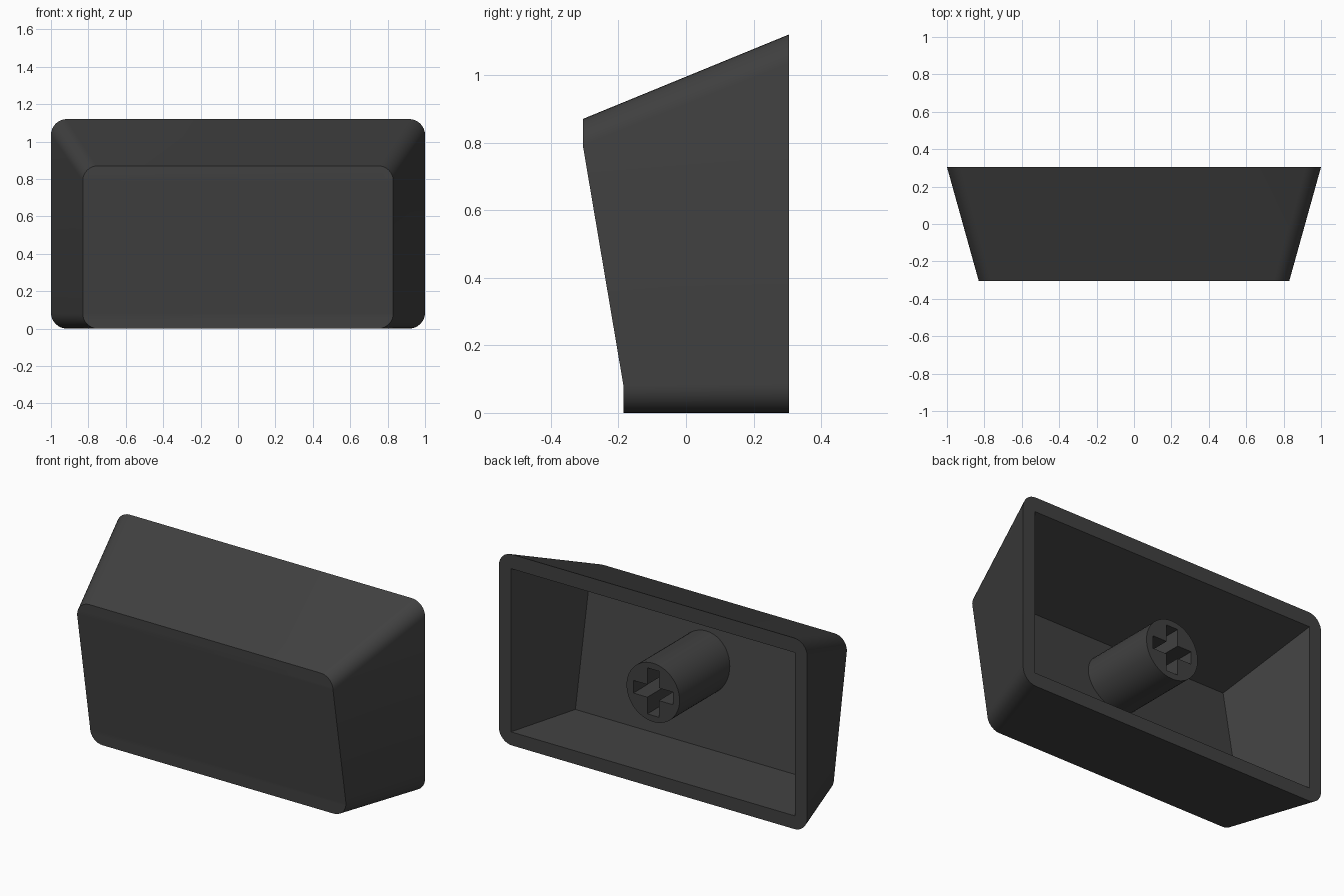
import bpy, bmesh, math
from mathutils import Matrix

cube = bpy.data.objects.get("Cube")
if cube:
    bpy.data.objects.remove(cube, do_unlink=True)

COLOR = (0.052, 0.052, 0.052, 1)
mat = bpy.data.materials.new("dark grey plastic")
mat.use_nodes = True
mat.diffuse_color = COLOR
bsdf = mat.node_tree.nodes["Principled BSDF"]
bsdf.inputs["Base Color"].default_value = COLOR
bsdf.inputs["Roughness"].default_value = 0.6

BACK = 0.305        # open rim plane
STEM_Z = 0.555
STEPS = 8           # segments per rounded corner


def finish(name, bm):
    bmesh.ops.recalc_face_normals(bm, faces=bm.faces)
    mesh = bpy.data.meshes.new(name)
    bm.to_mesh(mesh)
    bm.free()
    mesh.materials.append(mat)
    obj = bpy.data.objects.new(name, mesh)
    bpy.context.collection.objects.link(obj)
    return obj


def smooth(obj):
    bpy.ops.object.select_all(action='DESELECT')
    obj.select_set(True)
    bpy.context.view_layer.objects.active = obj
    bpy.ops.object.shade_smooth_by_angle(angle=math.radians(30))


def rounded_ring(bm, half, top, r, depth):
    """Rounded rectangle from the lower right corner round; depth(z) gives y."""
    ring = []
    corners = [(half - r, r), (half - r, top - r), (r - half, top - r), (r - half, r)]
    for k, (cx, cz) in enumerate(corners):
        for i in range(STEPS + 1):
            a = math.radians(90) * (k - 1 + i / STEPS)
            z = cz + r * math.sin(a)
            ring.append(bm.verts.new((cx + r * math.cos(a), depth(z), z)))
    return ring


def front_depth(z):
    """Slanted front, upright along the two corner bands."""
    t = min(max((z - 0.08) / 0.71, 0), 1)
    return -0.185 - 0.12 * t


# Hollow cap shell
bm = bmesh.new()
front = rounded_ring(bm, 0.83, 0.87, 0.08, front_depth)
rim = rounded_ring(bm, 1.0, 1.12, 0.085, lambda z: BACK)
count = len(rim)
opening = [bm.verts.new((x, BACK, z)) for x, z in
           ((0.922, 0.078), (0.922, 1.035), (-0.922, 1.035), (-0.922, 0.078))]
floor = [bm.verts.new(p) for p in
         ((0.77, -0.075, 0.105), (0.77, -0.205, 0.81),
          (-0.77, -0.205, 0.81), (-0.77, -0.075, 0.105))]
for i in range(count):
    j = (i + 1) % count
    bm.faces.new((front[i], front[j], rim[j], rim[i]))
    # flat rim between the rounded outline and the square opening
    c, d = opening[i // (STEPS + 1)], opening[j // (STEPS + 1)]
    bm.faces.new((rim[i], rim[j], c) if c == d else (rim[i], rim[j], d, c))
# front face in bottom band, slanted middle and top band
half = count // 2
right, left = front[:half], front[half:][::-1]
for lo, hi in ((0, STEPS), (STEPS, STEPS + 1), (STEPS + 1, half - 1)):
    bm.faces.new(right[lo:hi + 1] + left[lo:hi + 1][::-1])
for i in range(4):
    j = (i + 1) % 4
    bm.faces.new((opening[i], opening[j], floor[j], floor[i]))
bm.faces.new(floor)
smooth(finish("cap_shell", bm))


# Round stem with a cross-shaped socket
def box(name, size, loc):
    b = bmesh.new()
    bmesh.ops.create_cube(b, size=1, matrix=Matrix.Translation(loc) @ Matrix.Diagonal((*size, 1)))
    obj = finish(name, b)
    obj.hide_render = True
    return obj


STEM_FRONT = -0.2
bm = bmesh.new()
bmesh.ops.create_cone(
    bm, cap_ends=True, segments=48, radius1=0.172, radius2=0.172, depth=BACK - STEM_FRONT,
    matrix=Matrix.Translation((0, (BACK + STEM_FRONT) / 2, STEM_Z)) @ Matrix.Rotation(math.pi / 2, 4, 'X'))
stem = finish("stem", bm)
bpy.context.view_layer.objects.active = stem
for name, w, h in (("slot_across", 0.256, 0.074), ("slot_upright", 0.074, 0.27)):
    cutter = box(name, (w, 0.7, h), (0, BACK, STEM_Z))
    mod = stem.modifiers.new(name, 'BOOLEAN')
    mod.operation, mod.object, mod.solver = 'DIFFERENCE', cutter, 'EXACT'
    bpy.ops.object.modifier_apply(modifier=name)
    bpy.data.objects.remove(cutter, do_unlink=True)
smooth(stem)
